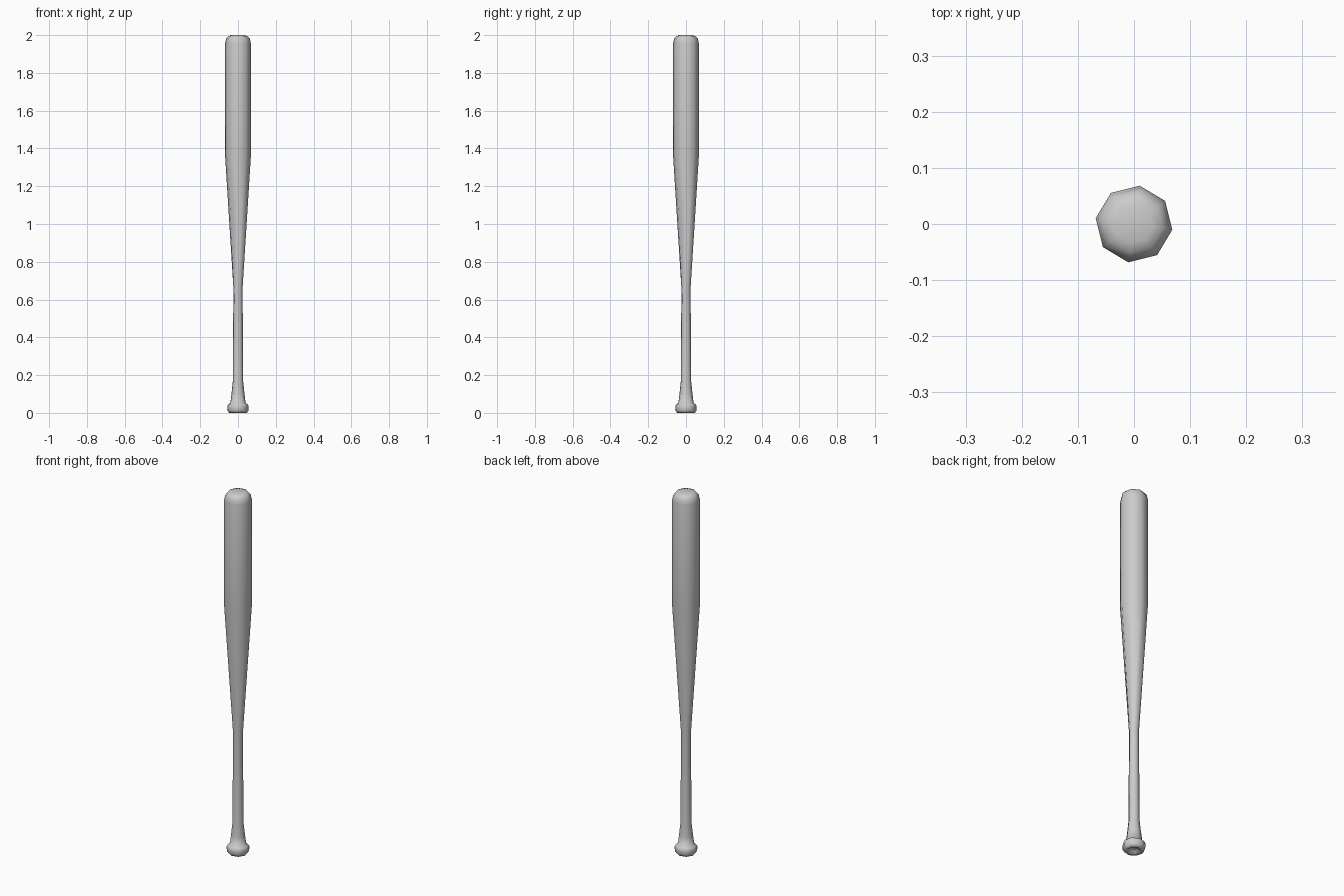
import bpy, bmesh, math

if "Cube" in bpy.data.objects:
    bpy.data.objects.remove(bpy.data.objects["Cube"])

SIDES = 8
TURN = math.radians(-8.5)

# Bat silhouette as (radius, height), from the dimple under the knob to the barrel end
profile = [
    (0.024, 0.012), (0.030, 0.003), (0.048, 0.000), (0.056, 0.012), (0.057, 0.036),
    (0.052, 0.046), (0.041, 0.052), (0.035, 0.100), (0.028, 0.165),
    (0.0245, 0.66), (0.069, 1.36), (0.069, 1.955), (0.064, 1.980),
    (0.052, 1.994), (0.034, 2.000),
]

bm = bmesh.new()
rings = [[bm.verts.new((r * math.cos(TURN + math.tau * i / SIDES),
                        r * math.sin(TURN + math.tau * i / SIDES), z))
          for i in range(SIDES)] for r, z in profile]

# Skin between neighbouring rings
for low, high in zip(rings, rings[1:]):
    for i in range(SIDES):
        j = (i + 1) % SIDES
        bm.faces.new((low[i], low[j], high[j], high[i]))

# Caps at the knob and the barrel end
bm.faces.new(rings[0][::-1])
bm.faces.new(rings[-1])

for f in bm.faces:
    f.smooth = True

mesh = bpy.data.meshes.new("bat")
bm.to_mesh(mesh)
bm.free()
bat = bpy.data.objects.new("bat", mesh)
bpy.context.collection.objects.link(bat)
